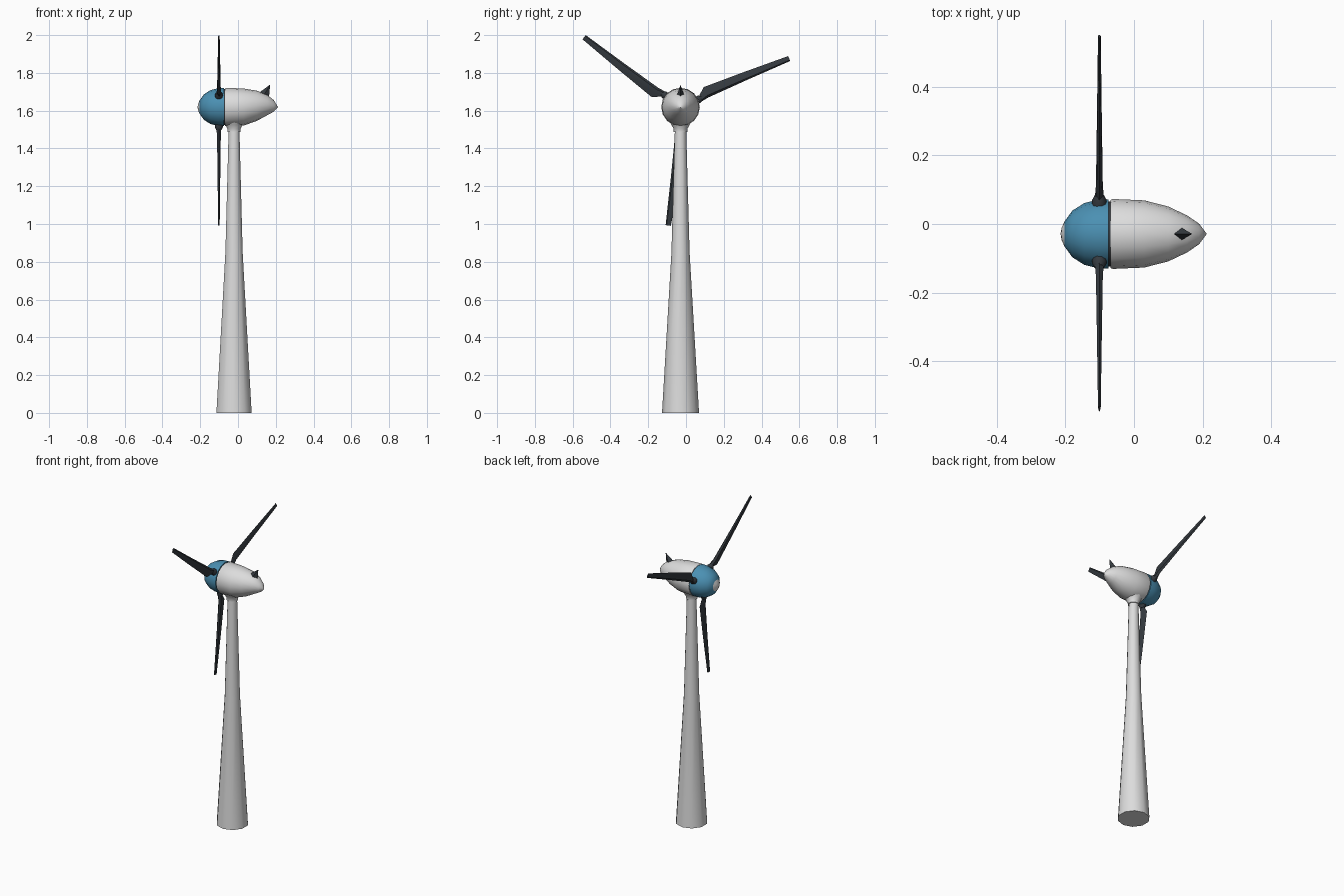
import bpy, bmesh, math
from mathutils import Vector, Matrix

if "Cube" in bpy.data.objects:
    bpy.data.objects.remove(bpy.data.objects["Cube"])

CY, CZ = -0.029, 1.619      # rotor axis
TX = -0.021                 # tower axis


def material(name, rgb):
    m = bpy.data.materials.new(name)
    m.diffuse_color = (*rgb, 1)
    m.use_nodes = True
    m.node_tree.nodes["Principled BSDF"].inputs["Base Color"].default_value = m.diffuse_color
    return m


white = material("light_grey", (0.72, 0.72, 0.72))
blue = material("blue", (0.07, 0.28, 0.45))
dark = material("charcoal", (0.035, 0.042, 0.05))


def loft(name, rings, mat, angle=40):
    """Skin a list of equal-length point rings and cap both ends."""
    bm = bmesh.new()
    vs = [[bm.verts.new(p) for p in ring] for ring in rings]
    n = len(vs[0])
    for a, b in zip(vs, vs[1:]):
        for i in range(n):
            j = (i + 1) % n
            bm.faces.new((a[i], a[j], b[j], b[i]))
    bm.faces.new(vs[0][::-1])
    bm.faces.new(vs[-1])
    bmesh.ops.recalc_face_normals(bm, faces=bm.faces)
    me = bpy.data.meshes.new(name)
    bm.to_mesh(me)
    bm.free()
    me.materials.append(mat)
    ob = bpy.data.objects.new(name, me)
    bpy.context.collection.objects.link(ob)
    bpy.ops.object.select_all(action='DESELECT')
    ob.select_set(True)
    bpy.context.view_layer.objects.active = ob
    if angle:
        bpy.ops.object.shade_smooth_by_angle(angle=math.radians(angle))
    return ob


def circle(n, start=0.0):
    return [(math.cos(start + math.tau * i / n), math.sin(start + math.tau * i / n))
            for i in range(n)]


def upright(name, profile, mat, n=10):
    return loft(name, [[(TX + r * c, CY + r * s, z) for c, s in circle(n, math.pi / 2)]
                       for z, r in profile], mat)


def lengthwise(name, profile, mat, n=16):
    return loft(name, [[(x, CY + r * c, cz + r * s) for c, s in circle(n)]
                       for x, r, cz in profile], mat)


# Tower and the flared collar under the nacelle
upright("tower", [(0, 0.098), (0.85, 0.048), (1.5, 0.030)], white)
upright("collar", [(1.488, 0.036), (1.503, 0.036), (1.525, 0.048), (1.56, 0.068)], white)

# Nacelle, tapering to the rear
lengthwise("nacelle", [(-0.069, 0.099, CZ), (-0.062, 0.102, CZ), (0.03, 0.098, CZ),
                       (0.10, 0.080, 1.626), (0.155, 0.054, 1.630),
                       (0.19, 0.030, 1.625), (0.211, 0.002, 1.618)], white)

# Dark joint, spinner and nose cap
lengthwise("joint", [(-0.08, 0.095, CZ), (-0.06, 0.095, CZ)], dark)
lengthwise("spinner", [(-0.075, 0.101, CZ), (-0.105, 0.100, CZ), (-0.145, 0.090, CZ),
                       (-0.180, 0.068, CZ), (-0.203, 0.036, CZ)], blue)
lengthwise("nose_cap", [(-0.203, 0.036, CZ), (-0.211, 0.018, CZ), (-0.214, 0.002, CZ)], white)

# Blades: stations of radius, chord start, chord end, half thickness
stations = [(0.115, -0.016, 0.018, 0.013), (0.155, -0.010, 0.050, 0.010),
            (0.38, -0.004, 0.041, 0.007), (0.63, 0.0, 0.028, 0.004)]
section = [(0, 0), (0.2, 1), (0.6, 0.7), (1, 0), (0.6, -0.7), (0.2, -1)]
for k in range(3):
    a = math.radians(22.8 + 120 * k)
    out = Vector((0, math.cos(a), math.sin(a)))
    side = Vector((0, -math.sin(a), math.cos(a)))
    front = Vector((1, 0, 0))
    hub = Vector((-0.101, CY, CZ))
    loft(f"blade_{k + 1}",
         [[hub + out * r + side * (c0 + (c1 - c0) * u) + front * (t * v) for u, v in section]
          for r, c0, c1, t in stations], dark, 30)
    # round cuff where the blade meets the spinner
    loft(f"blade_cuff_{k + 1}",
         [[hub + out * r + side * (q * s) + front * (q * c) for c, s in circle(10)]
          for r, q in ((0.08, 0.021), (0.108, 0.021), (0.122, 0.014))], dark)

# Diamond-shaped fin on the rear of the nacelle
diamond = [(-1, 0), (0, -1), (1, 0), (0, 1)]
loft("rear_fin",
     [[(0.137 + 0.027 * u, CY + 0.019 * v, 1.682 - 0.012 * u) for u, v in diamond],
      [(0.168 + 0.002 * u, CY + 0.001 * v, 1.735) for u, v in diamond]], dark, 0)
